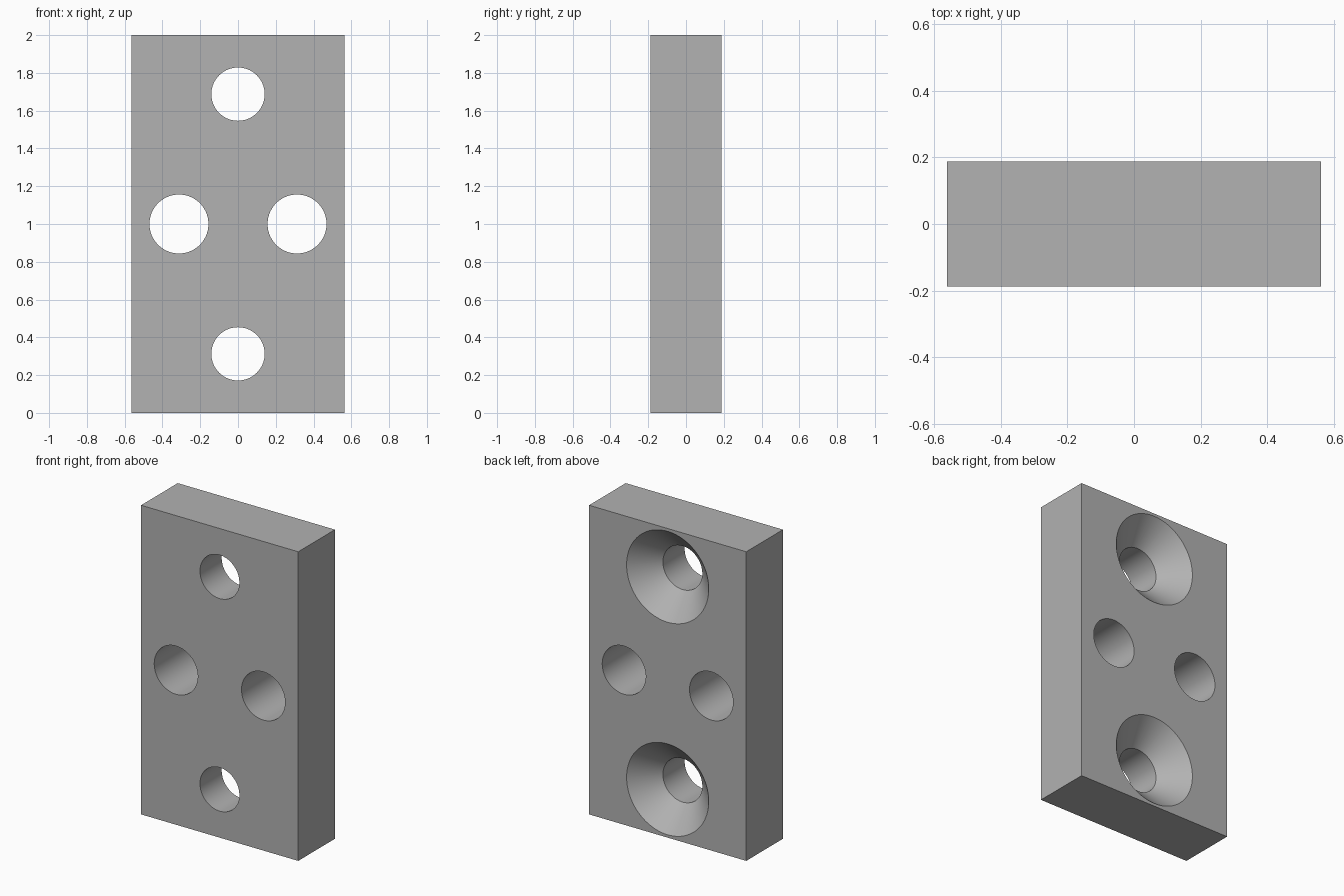
import bpy
import bmesh
import math
from mathutils import Matrix

if "Cube" in bpy.data.objects:
    bpy.data.objects.remove(bpy.data.objects["Cube"], do_unlink=True)

WIDTH, DEPTH, HEIGHT = 1.125, 0.375, 2.0
BACK = DEPTH / 2
SEGMENTS = 96

# Plain grey metal
grey = bpy.data.materials.new("grey")
grey.use_nodes = True
colour = (0.445, 0.445, 0.445, 1)
grey.diffuse_color = colour
grey.node_tree.nodes["Principled BSDF"].inputs["Base Color"].default_value = colour


def make_object(name, bm):
    bmesh.ops.recalc_face_normals(bm, faces=bm.faces)
    mesh = bpy.data.meshes.new(name)
    bm.to_mesh(mesh)
    bm.free()
    mesh.materials.append(grey)
    obj = bpy.data.objects.new(name, mesh)
    bpy.context.collection.objects.link(obj)
    return obj


def hole_cutter(name, x, z, profile):
    """Solid turned about the y axis from (radius, y) points."""
    bm = bmesh.new()
    rings = []
    for radius, y in profile:
        ring = []
        for i in range(SEGMENTS):
            a = math.tau * i / SEGMENTS
            ring.append(bm.verts.new((x + radius * math.cos(a), y, z + radius * math.sin(a))))
        rings.append(ring)
    for r0, r1 in zip(rings, rings[1:]):
        for i in range(SEGMENTS):
            j = (i + 1) % SEGMENTS
            bm.faces.new((r0[i], r0[j], r1[j], r1[i]))
    bm.faces.new(rings[0])
    bm.faces.new(rings[-1])
    return make_object(name, bm)


# Rectangular plate
bm = bmesh.new()
bmesh.ops.create_cube(bm, size=1, matrix=Matrix.Translation((0, 0, HEIGHT / 2))
                      @ Matrix.Diagonal((WIDTH, DEPTH, HEIGHT, 1)))
plate = make_object("mounting_plate", bm)

# Countersunk screw holes, wide at the back, and plain side holes
screw, sink, over = 0.141, 0.294, 0.05
screw_profile = [(screw, -BACK - over), (screw, BACK - (sink - screw)),
                 (sink + over, BACK + over)]
pin_profile = [(0.156, -BACK - over), (0.156, BACK + over)]
cutters = []
for side, label in ((-1, "lower"), (1, "upper")):
    cutters.append(hole_cutter(label + "_screw_hole_cutter", 0, 1 + side * 0.6875, screw_profile))
for side, label in ((-1, "right"), (1, "left")):
    cutters.append(hole_cutter(label + "_pin_hole_cutter", side * 0.3125, 1, pin_profile))

# Cut the holes, then drop the cutters
bpy.ops.object.select_all(action="DESELECT")
plate.select_set(True)
bpy.context.view_layer.objects.active = plate
for cutter in cutters:
    cutter.hide_render = True
    cut = plate.modifiers.new(cutter.name, "BOOLEAN")
    cut.operation = "DIFFERENCE"
    cut.solver = "EXACT"
    cut.object = cutter
    bpy.ops.object.modifier_apply(modifier=cut.name)
    bpy.data.objects.remove(cutter, do_unlink=True)

# Smooth hole walls with crisp rims
bpy.ops.object.shade_smooth_by_angle(angle=math.radians(30))
